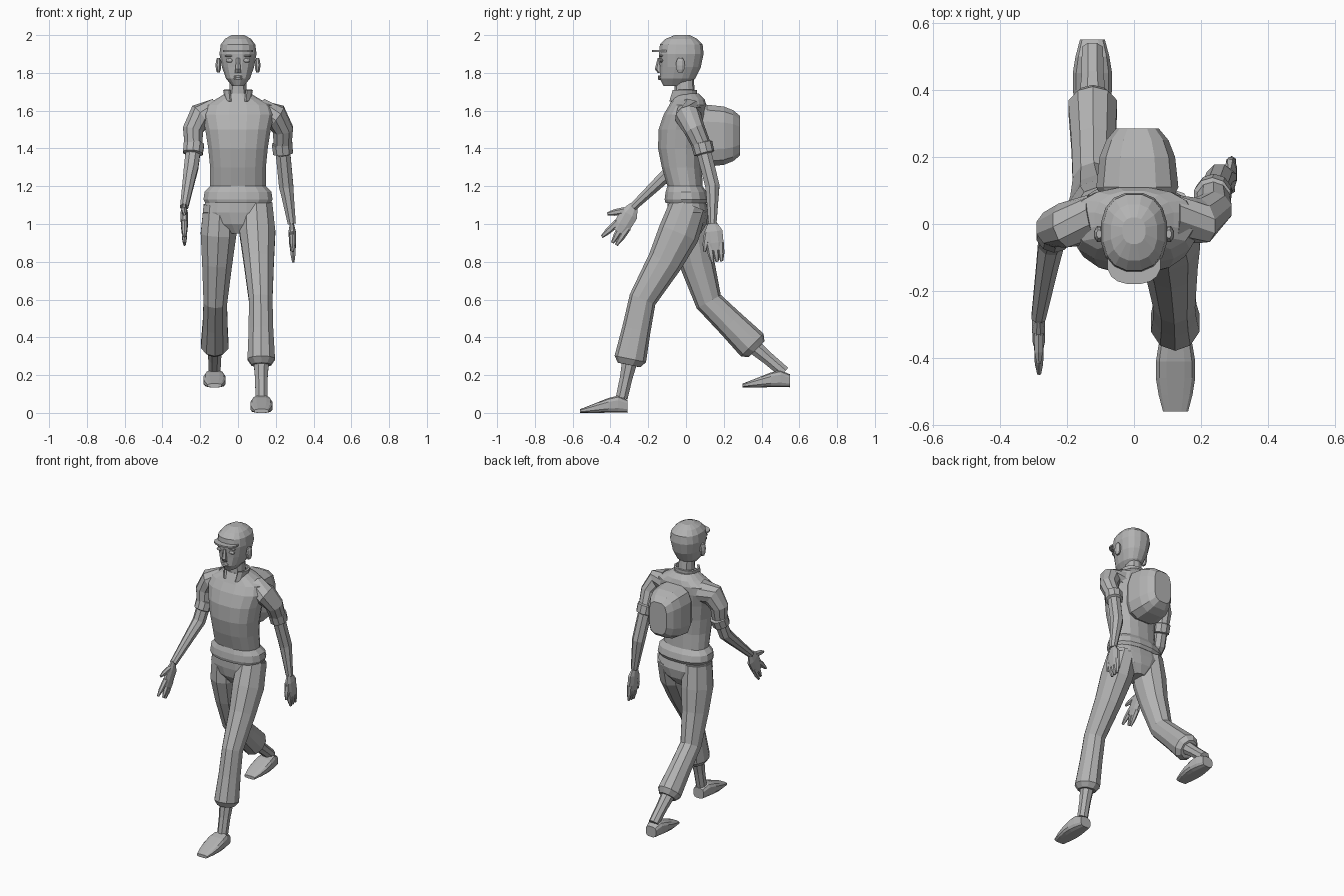
import bpy, bmesh
from math import cos, sin, pi
from mathutils import Vector

old = bpy.data.objects.get("Cube")
if old:
    bpy.data.objects.remove(old)

clay = bpy.data.materials.new("plain_grey")
clay.use_nodes = True
grey = (.45, .45, .45, 1)
clay.diffuse_color = grey
clay.node_tree.nodes["Principled BSDF"].inputs["Base Color"].default_value = grey

X, Y, Z = Vector((1, 0, 0)), Vector((0, 1, 0)), Vector((0, 0, 1))


def squared(value, power):
    """Squared-off circle coordinate; a lower power gives a boxier section."""
    return abs(value) ** power * (1 if value >= 0 else -1)


def ring(centre, across, depth, sides, power):
    angles = [2 * pi * (i + .5) / sides for i in range(sides)]
    return [centre + across * squared(cos(angle), power) + depth * squared(sin(angle), power)
            for angle in angles]


def skin(name, rings, gap=(), capped=True):
    """Join matching rings with quads, leaving out any columns in gap."""
    bm = bmesh.new()
    loops = [[bm.verts.new(point) for point in points] for points in rings]
    sides = len(loops[0])
    for low, high in zip(loops, loops[1:]):
        for i in range(sides):
            if i not in gap:
                j = (i + 1) % sides
                bm.faces.new((low[i], low[j], high[j], high[i]))
    if capped:
        bm.faces.new(loops[0])
        bm.faces.new(loops[-1])
    bmesh.ops.recalc_face_normals(bm, faces=bm.faces)
    mesh = bpy.data.meshes.new(name)
    bm.to_mesh(mesh)
    bm.free()
    mesh.materials.append(clay)
    part = bpy.data.objects.new(name, mesh)
    bpy.context.collection.objects.link(part)
    return part


def tube(name, points, radii, flatness=1, sides=8):
    """Limb through points, each section square to the path."""
    rings = []
    last = len(points) - 1
    for i, (point, radius) in enumerate(zip(points, radii)):
        along = (points[min(i + 1, last)] - points[max(i - 1, 0)]).normalized()
        depth = along.cross(X).normalized()
        across = depth.cross(along) * flatness
        rings.append(ring(point, across * radius, depth * radius, sides, 1))
    return skin(name, rings)


def stack(name, levels, sides=16, power=.85, **options):
    """Level sections: height, front, back, half width."""
    rings = []
    for height, front, back, width in levels:
        centre = Y * (front + back) / 2 + Z * height
        rings.append(ring(centre, X * width, Y * (back - front) / 2, sides, power))
    return skin(name, rings, **options)


def slices(name, x, levels):
    """Upright sections: y, bottom, top, half width."""
    rings = []
    for y, bottom, top, width in levels:
        centre = Vector((x, y, (bottom + top) / 2))
        rings.append(ring(centre, X * width, Z * (top - bottom) / 2, 12, .6))
    return skin(name, rings)


def blob(name, centre, size):
    """Small low-poly ellipsoid."""
    rings = []
    for i in range(1, 6):
        angle = pi * i / 6
        middle = Vector(centre) - Z * size[2] * cos(angle)
        rings.append(ring(middle, X * size[0] * sin(angle), Y * size[1] * sin(angle), 8, 1))
    return skin(name, rings)


# Head, neck and face
stack("head", [(1.73, -.12, 0, .03), (1.77, -.14, .05, .065), (1.83, -.14, .08, .086),
               (1.9, -.145, .095, .1), (1.95, -.14, .09, .093),
               (1.98, -.11, .06, .07), (2, -.06, .02, .035)])
stack("neck", [(1.66, -.06, .05, .05), (1.78, -.06, .04, .045)], sides=10)
stack("brow_peak", [(1.91, -.18, -.06, .08), (1.92, -.18, -.06, .08)])
stack("nose", [(1.8, -.15, -.12, .02), (1.82, -.165, -.12, .016), (1.88, -.15, -.12, .01)], sides=6)
for name, height in (("upper_lip", 1.78), ("lower_lip", 1.77)):
    blob(name, (0, -.14, height), (.026, .01, .008))
for name, side in (("left", 1), ("right", -1)):
    blob(name + "_ear", (side * .104, -.03, 1.84), (.016, .026, .045))
    blob(name + "_eye", (side * .044, -.13, 1.866), (.022, .012, .012))
    blob(name + "_eyebrow", (side * .044, -.13, 1.89), (.028, .012, .006))

# Shirt with a flared hem and an open collar
stack("shirt", [(1.14, -.1, .1, .165), (1.2, -.1, .09, .15), (1.3, -.13, .085, .15),
                (1.4, -.15, .09, .16), (1.5, -.147, .1, .176), (1.58, -.12, .11, .195),
                (1.63, -.09, .11, .18), (1.66, -.075, .1, .12), (1.69, -.06, .07, .07)])
stack("shirt_hem", [(1.11, -.11, .11, .175), (1.13, -.115, .12, .186),
                    (1.17, -.11, .11, .18), (1.2, -.1, .09, .15)])
collar = stack("collar", [(1.65, -.1, .06, .07), (1.71, -.08, .06, .08)],
               gap=(10, 11, 12), capped=False)
collar.modifiers.new("cloth_thickness", "SOLIDIFY").thickness = .012

# Backpack: one rounded block, each section inset from the widest
slices("backpack", .01, [(y, 1.3 + inset, 1.635 - inset, .125 - inset) for y, inset in
                         ((.07, .02), (.11, 0), (.2, .01), (.25, .03), (.285, .06))])

# Legs: the left strides forward, the right trails with its heel raised
stack("trouser_seat", [(.95, -.06, .08, .05), (1, -.09, .11, .13),
                       (1.06, -.1, .12, .187), (1.14, -.1, .1, .17)])
legs = (("left", 1, (-.23, .6), (-.295, .285), -.31, 0),
        ("right", -1, (.12, .59), (.35, .36), .55, .135))
for name, side, knee_at, hem_at, heel, sole in legs:
    hip = Vector((side * .096, .015, 1.1))
    knee = Vector((side * .12, *knee_at))
    hem = Vector((side * .123, *hem_at))
    sag = Y * side * .02
    tube(name + "_trouser_leg",
         [hip, hip.lerp(knee, .3) + sag, hip.lerp(knee, .6) + sag, knee,
          knee.lerp(hem, .5), hem, knee.lerp(hem, 1.1)],
         (.1, .11, .093, .073, .076, .085, .06), .9, 10)
    ankle = Vector((side * .124, heel - .03, sole + .08))
    tube(name + "_ankle", [hem, hem.lerp(ankle, .5), ankle], (.045, .036, .034))
    shoe = []
    for step in range(6):
        reach = step / 5
        height = .02 + .1 * (1 - reach) * min(1, .5 + 2 * reach)
        shoe.append((heel - reach / 4, sole, sole + height, .038 + .023 * sin(pi * reach)))
    slices(name + "_shoe", side * .124, shoe)

# Arms: the left swings back, the right swings forward
arms = (("left", 1, .09, (.255, .14, 1.2), (.285, .14, 1), (.293, .165, .8), .06),
        ("right", -1, -.025, (-.248, -.06, 1.3), (-.285, -.28, 1.09), (-.283, -.39, .9), .1))
for name, side, sway, elbow, wrist, fingertip, spread in arms:
    elbow, wrist, fingertip = Vector(elbow), Vector(wrist), Vector(fingertip)
    sleeve_end = Vector((side * .236, sway, 1.4))
    tube(name + "_sleeve",
         [Vector((side * .12, .015, 1.59)), Vector((side * .2, sway / 9, 1.57)),
          Vector((side * .238, sway / 2, 1.5)), sleeve_end],
         (.075, .07, .057, .048), sides=10)
    drop = (elbow - sleeve_end).normalized() * .03
    tube(name + "_cuff", [sleeve_end + drop * step for step in (-1.1, -.9, .9, 1.1)],
         (.045, .057, .055, .04), sides=10)
    tube(name + "_forearm", [sleeve_end, elbow, elbow.lerp(wrist, .3), wrist],
         (.042, .041, .035, .023))

    # Hand: flat palm, splayed thumb and three fingers
    reach = fingertip - wrist
    along = reach.normalized()
    outward = along.cross(X).normalized()
    tube(name + "_palm", [wrist + reach * part for part in (-.05, .2, .5, .7)],
         (.024, .052, .05, .038), .4)
    thumb_root = wrist + along * .04 + outward * .03
    thumb_tip = wrist + along * (.2 - spread) + outward * spread
    digits = [("thumb", thumb_root, thumb_tip)]
    for finger, place in (("index_finger", 1), ("middle_finger", 0), ("outer_finger", -1)):
        offset = outward * place * .03
        splay = outward * (spread - .06) * max(place, 0)
        digits.append((finger, wrist + reach * .5 + offset, fingertip + offset * .8 + splay))
    for digit, root, tip in digits:
        tube(name + "_" + digit, [root, root.lerp(tip, .6), tip], (.019, .017, .008), .85, 6)
